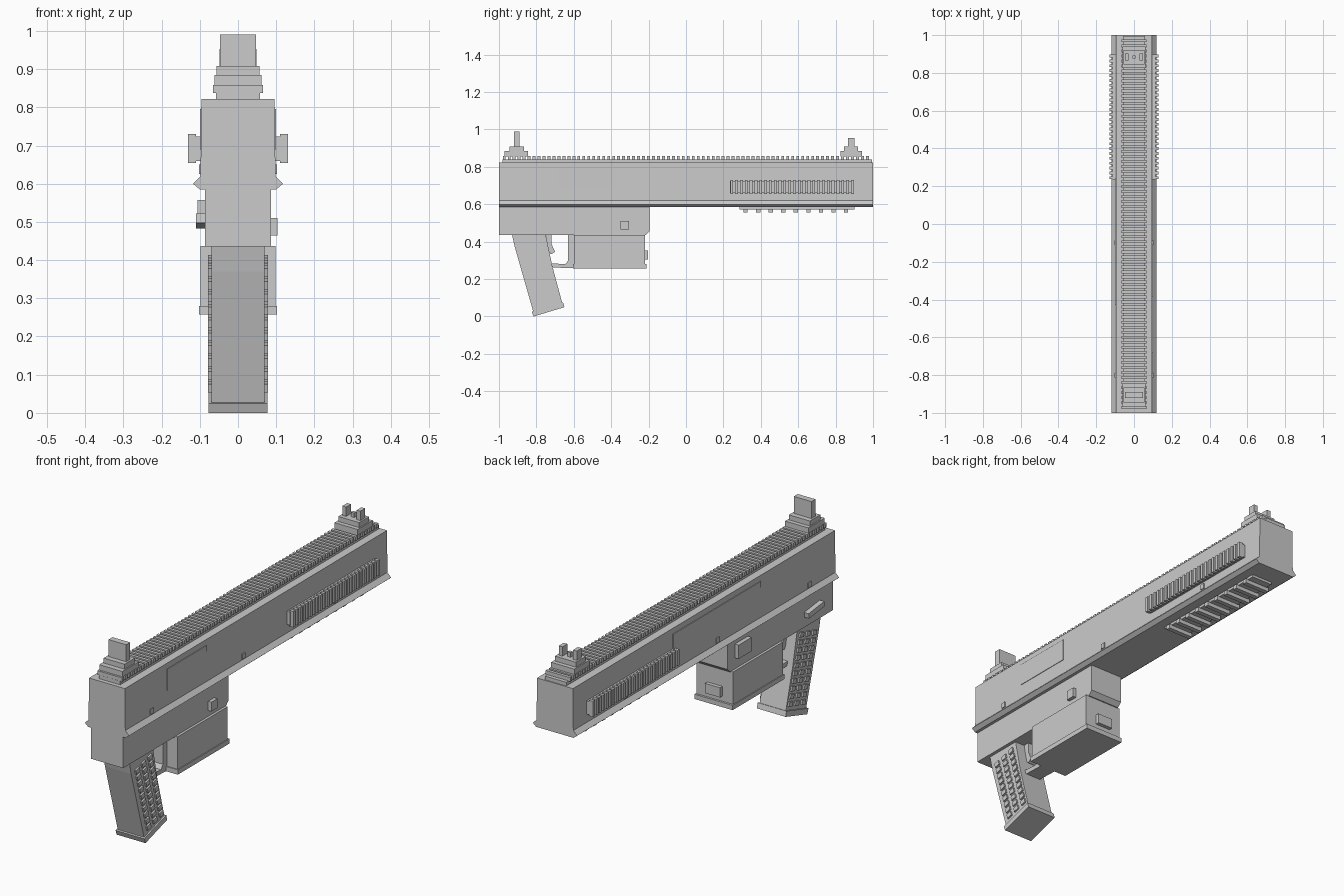
import bpy, bmesh, math
from mathutils import Matrix, Vector

grey = bpy.data.materials.new("plain_grey")
grey.diffuse_color = (0.6, 0.6, 0.6, 1)


def finish(name, bm):
    bmesh.ops.recalc_face_normals(bm, faces=bm.faces)
    me = bpy.data.meshes.new(name)
    bm.to_mesh(me)
    bm.free()
    me.materials.append(grey)
    ob = bpy.data.objects.new(name, me)
    bpy.context.collection.objects.link(ob)
    return ob


def boxes(name, *ranges, tilt=0):
    """Each range is (x0, x1, y0, y1, z0, z1); tilt turns each box about x."""
    bm = bmesh.new()
    for x0, x1, y0, y1, z0, z1 in ranges:
        c = Vector(((x0 + x1) / 2, (y0 + y1) / 2, (z0 + z1) / 2))
        m = (Matrix.Translation(c) @ Matrix.Rotation(tilt, 4, 'X')
             @ Matrix.Diagonal((x1 - x0, y1 - y0, z1 - z0, 1)))
        bmesh.ops.create_cube(bm, size=1, matrix=m)
    return finish(name, bm)


def both(r):
    """A right-hand box range and its mirror image."""
    return [r, (-r[1], -r[0], *r[2:])]


def prism(name, pts, a, b, axis):
    """Extrude a profile from a to b: (y, z) along x, or (x, z) along y."""
    bm = bmesh.new()
    put = (lambda p, t: (t, p[0], p[1])) if axis == 'x' else (lambda p, t: (p[0], t, p[1]))
    face = bm.faces.new([bm.verts.new(put(p, a)) for p in pts])
    out = bmesh.ops.extrude_face_region(bm, geom=[face])
    d = Vector((b - a, 0, 0)) if axis == 'x' else Vector((0, b - a, 0))
    bmesh.ops.translate(bm, vec=d, verts=[v for v in out['geom'] if isinstance(v, bmesh.types.BMVert)])
    return finish(name, bm)


# Upper body with the pointed ridge along both lower edges
half = [(0.086, 0.585), (0.10, 0.585), (0.118, 0.60), (0.098, 0.62), (0.096, 0.822)]
prism("upper_body", half + [(-x, z) for x, z in reversed(half)], -1, 1, 'y')

# Lower body, with a small chamfer at the lower front corner
prism("lower_body", [(-1, 0.435), (-0.215, 0.435), (-0.195, 0.455), (-0.195, 0.59), (-1, 0.59)],
      -0.086, 0.086, 'x')

# Raised side panels and pins
boxes("right_panel", (0.09, 0.1, -0.68, -0.38, 0.69, 0.795))
boxes("left_panel", (-0.1, -0.09, -0.43, 0.24, 0.69, 0.795))
boxes("body_pins", *[r for y in (-0.8, -0.1, 0.6)
                     for r in both((0.09, 0.102, y - 0.012, y + 0.012, 0.625, 0.65))])

# Toothed top rail
boxes("top_rail", (-0.057, 0.057, -0.98, 0.995, 0.815, 0.84))
boxes("top_rail_teeth", *[(-0.066, 0.066, y - 0.0075, y + 0.0075, 0.838, 0.858)
                          for y in (-0.972 + 0.0266 * i for i in range(74))])

# Rear sight
boxes("rear_sight", (-0.062, 0.062, -0.97, -0.845, 0.856, 0.884),
      (-0.056, 0.056, -0.945, -0.865, 0.88, 0.908),
      (-0.047, 0.047, -0.92, -0.89, 0.905, 0.99))

# Front sight: stepped base, two outer prongs and a low middle prong
boxes("front_sight", (-0.062, 0.062, 0.825, 0.94, 0.856, 0.884),
      (-0.056, 0.056, 0.845, 0.92, 0.88, 0.908),
      (-0.008, 0.008, 0.875, 0.891, 0.905, 0.93),
      *both((0.028, 0.048, 0.865, 0.902, 0.905, 0.953)))

# Ribbed side grips
boxes("side_rail", *both((0.09, 0.114, 0.235, 0.897, 0.66, 0.724)))
boxes("side_rail_ribs", *[r for i in range(26)
                          for r in both((0.11, 0.131, 0.237 + 0.0258 * i, 0.252 + 0.0258 * i, 0.654, 0.73))])

# Underside rail
boxes("bottom_rail", (-0.055, 0.055, 0.285, 0.9, 0.573, 0.59))
boxes("bottom_rail_teeth", *[(-0.066, 0.066, 0.308 + 0.067 * i, 0.33 + 0.067 * i, 0.555, 0.576)
                             for i in range(9)])

# Front box with foot plate and catch
boxes("front_box", (-0.098, 0.098, -0.6, -0.22, 0.27, 0.437))
boxes("front_box_foot", (-0.102, 0.102, -0.605, -0.21, 0.257, 0.28))
boxes("front_box_catch", (-0.04, 0.04, -0.23, -0.202, 0.305, 0.352))

# Buttons on both sides of the lower body
boxes("right_button", (0.08, 0.103, -0.35, -0.305, 0.465, 0.51))
boxes("left_button", (-0.106, -0.08, -0.35, -0.25, 0.49, 0.557))
boxes("left_lever", (-0.11, -0.08, -0.9, -0.78, 0.49, 0.515), tilt=-0.12)

# Handle leaning forward, with a foot plate
prism("handle", [(-0.93, 0.437), (-0.915, 0.37), (-0.815, 0.02), (-0.66, 0.066),
                 (-0.715, 0.27), (-0.75, 0.437)], -0.07, 0.07, 'x')
prism("handle_foot", [(-0.825, 0.025), (-0.815, 0), (-0.65, 0.05), (-0.657, 0.075)],
      -0.077, 0.077, 'x')

# Grid of studs on both handle sides
lean = math.atan2(0.1, 0.355)
down = Vector((math.sin(lean), -math.cos(lean)))
across = Vector((math.cos(lean), math.sin(lean)))
studs = []
for row in range(10):
    for col in (-0.05, 0, 0.05):
        p = Vector((-0.825, 0.385)) + down * 0.035 * row + across * col
        studs += both((0.065, 0.078, p.x - 0.014, p.x + 0.014, p.y - 0.011, p.y + 0.011))
boxes("handle_studs", *studs, tilt=lean)

# Trigger and its guard
prism("trigger", [(-0.745, 0.437), (-0.72, 0.437), (-0.718, 0.385), (-0.70, 0.345), (-0.722, 0.332),
                  (-0.75, 0.375)], -0.02, 0.02, 'x')
prism("trigger_guard", [(-0.735, 0.285), (-0.71, 0.262), (-0.6, 0.258), (-0.6, 0.437), (-0.63, 0.437),
                        (-0.63, 0.3), (-0.645, 0.28)], -0.04, 0.04, 'x')
